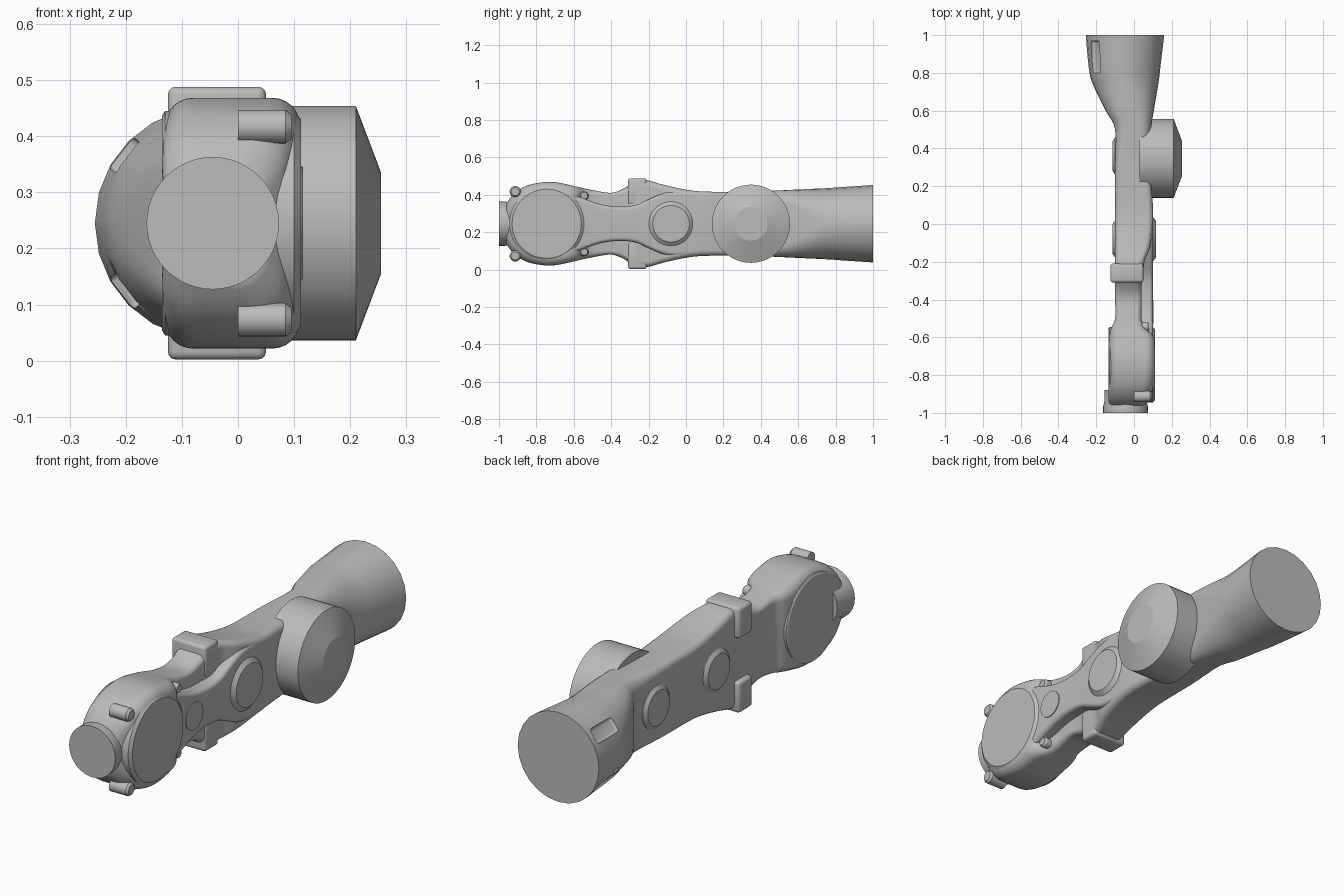
import bpy, bmesh, math
from mathutils import Vector, Matrix

cube = bpy.data.objects.get("Cube")
if cube:
    bpy.data.objects.remove(cube, do_unlink=True)

MID = 0.245  # height of the long axis

grey = bpy.data.materials.new("plain grey")
grey.use_nodes = True
grey.diffuse_color = (0.5, 0.5, 0.5, 1)
grey.node_tree.nodes["Principled BSDF"].inputs["Base Color"].default_value = (0.5, 0.5, 0.5, 1)


def finish(name, bm, angle=35):
    """Turn a bmesh into a shaded object."""
    bmesh.ops.recalc_face_normals(bm, faces=bm.faces)
    mesh = bpy.data.meshes.new(name)
    bm.to_mesh(mesh)
    bm.free()
    mesh.materials.append(grey)
    obj = bpy.data.objects.new(name, mesh)
    bpy.context.collection.objects.link(obj)
    bpy.ops.object.select_all(action='DESELECT')
    obj.select_set(True)
    bpy.context.view_layer.objects.active = obj
    bpy.ops.object.shade_smooth_by_angle(angle=math.radians(angle))
    return obj


def spline(rows, steps=4):
    """Catmull-Rom interpolation through rows of section values."""
    rows = [Vector(r) for r in rows]
    out = []
    for i in range(len(rows) - 1):
        a, b, c, d = rows[max(i - 1, 0)], rows[i], rows[i + 1], rows[min(i + 2, len(rows) - 1)]
        for k in range(steps):
            t = k / steps
            out.append(b + (c - a) * (t / 2) + (a * 2 - b * 5 + c * 4 - d) * (t * t / 2)
                       + (b * 3 - a - c * 3 + d) * (t ** 3 / 2))
    return out + [rows[-1]]


def loft(name, rows, res=7):
    """Rounded-box sections (y, x min, x max, half height, corner radius) skinned along y."""
    bm = bmesh.new()
    rings = []
    for y, x0, x1, h, r in spline(rows):
        r = min(r, h - 0.001, (x1 - x0) / 2 - 0.001)
        ring = []
        for q, (sx, sz) in enumerate(((1, 1), (-1, 1), (-1, -1), (1, -1))):
            cx = x1 - r if sx > 0 else x0 + r
            for k in range(res):
                a = (q + k / (res - 1)) * math.pi / 2
                ring.append(bm.verts.new((cx + r * math.cos(a), y, MID + sz * (h - r) + r * math.sin(a))))
        rings.append(ring)
    n = len(rings[0])
    for a, b in zip(rings, rings[1:]):
        for i in range(n):
            j = (i + 1) % n
            bm.faces.new((a[i], a[j], b[j], b[i]))
    bm.faces.new(rings[0])
    bm.faces.new(rings[-1])
    return finish(name, bm)


def turned(name, profile, y, z=MID, x=None, sides=48):
    """Revolve (distance, radius) pairs about x, or about y when x is given."""
    bm = bmesh.new()
    rings = []
    for d, r in profile:
        ring = []
        for i in range(sides):
            a = math.tau * i / sides
            u, v = r * math.cos(a), z + r * math.sin(a)
            ring.append(bm.verts.new((d, y + u, v) if x is None else (x + u, y + d, v)))
        rings.append(ring)
    for a, b in zip(rings, rings[1:]):
        for i in range(sides):
            j = (i + 1) % sides
            bm.faces.new((a[i], a[j], b[j], b[i]))
    bm.faces.new(rings[0])
    bm.faces.new(rings[-1])
    return finish(name, bm, 20)


def box(name, lo, hi, bevel=0.0):
    bm = bmesh.new()
    bmesh.ops.create_cube(bm, size=1)
    lo, hi = Vector(lo), Vector(hi)
    for v in bm.verts:
        v.co = (lo + hi) / 2 + v.co * (hi - lo)
    if bevel:
        bmesh.ops.bevel(bm, geom=bm.edges[:], offset=bevel, segments=3, affect='EDGES', profile=0.5)
    return finish(name, bm)


# Main casting: front housing, waist, arm and flared round socket
body = loft("main_casting", [
    (-.96, -.13, .05, .11, .06), (-.92, -.135, .085, .16, .06),
    (-.86, -.135, .105, .2, .06), (-.78, -.13, .11, .22, .05),
    (-.7, -.13, .11, .222, .05), (-.6, -.13, .105, .202, .05),
    (-.55, -.12, .06, .19, .04), (-.5, -.1, .04, .18, .03),
    (-.4, -.1, .04, .165, .02), (-.33, -.1, .04, .19, .03),
    (-.27, -.1, .05, .23, .03), (-.2, -.1, .055, .23, .03),
    (-.12, -.1, .085, .208, .03), (0, -.1, .1, .182, .03),
    (.1, -.1, .1, .172, .03), (.3, -.1, .085, .17, .03),
    (.5, -.1, .09, .178, .06), (.6, -.15, .105, .183, .1),
    (.75, -.222, .13, .19, .176), (.85, -.242, .142, .197, .192),
    (1, -.255, .16, .207, .207)])

# Two shallow flats cut in the socket wall
for s in (1, -1):
    cutter = box("socket_flat_cutter", (-.035, .8, -.03), (.035, .97, .03), 0.012)
    turn = Matrix.Rotation(s * math.radians(-52), 4, 'Y')
    spot = Vector((-.047 - .212 * math.sin(math.radians(52)), 0, MID + s * .212 * math.cos(math.radians(52))))
    cutter.data.transform(Matrix.Translation(spot) @ turn)
    cutter.hide_render = True
    mod = body.modifiers.new("flat", 'BOOLEAN')
    mod.operation, mod.solver, mod.object = 'DIFFERENCE', 'EXACT', cutter
    bpy.context.view_layer.objects.active = body
    bpy.ops.object.modifier_apply(modifier=mod.name)
    bpy.data.objects.remove(cutter, do_unlink=True)

# Raised rib bridging the waist on the left side
loft("waist_rib", [
    (-.64, -.02, .1, .17, .02), (-.56, -.02, .1, .14, .02),
    (-.46, -.02, .1, .105, .02), (-.36, -.02, .1, .092, .02),
    (-.27, -.02, .1, .1, .02), (-.19, -.02, .1, .135, .02),
    (-.1, -.02, .1, .168, .02), (.02, -.02, .1, .17, .02)])

# Round housing and front mounting flange
turned("round_housing", [(-.135, .192), (-.13, .2), (.1, .2), (.112, .185)], -.745)
turned("front_flange", [(-1, .118), (-.965, .118), (.03 - .965, .1)] and
       [(0, .118), (.035, .118), (.06, .112), (.12, .112)], -1, x=-.045)

# Side cap with its coned face
turned("side_cap", [(.03, .209), (.21, .209), (.255, .09)], .347)

# Hub covers on both sides
turned("left_hub", [(.08, .118), (.1, .118), (.116, .098)], -.08)
turned("left_small_cover", [(.09, .063), (.104, .063)], -.465)
for label, y in (("front", -.08), ("rear", .36)):
    turned("right_hub_" + label, [(-.08, .098), (-.1, .098), (-.113, .08)], y)

# Mirrored details above and below the axis
for label, s in (("upper", 1), ("lower", -1)):
    lo, hi = sorted((MID + s * .1, MID + s * .243))
    box(label + "_ear", (-.125, -.31, lo), (.05, -.21, hi), 0.014)
    turned(label + "_front_boss", [(0, .03), (.085, .03), (.095, .022)], -.913, MID + s * .172, sides=24)
    turned(label + "_rear_boss", [(0, .024), (.07, .024), (.08, .018)], -.545, MID + s * .15, sides=24)
